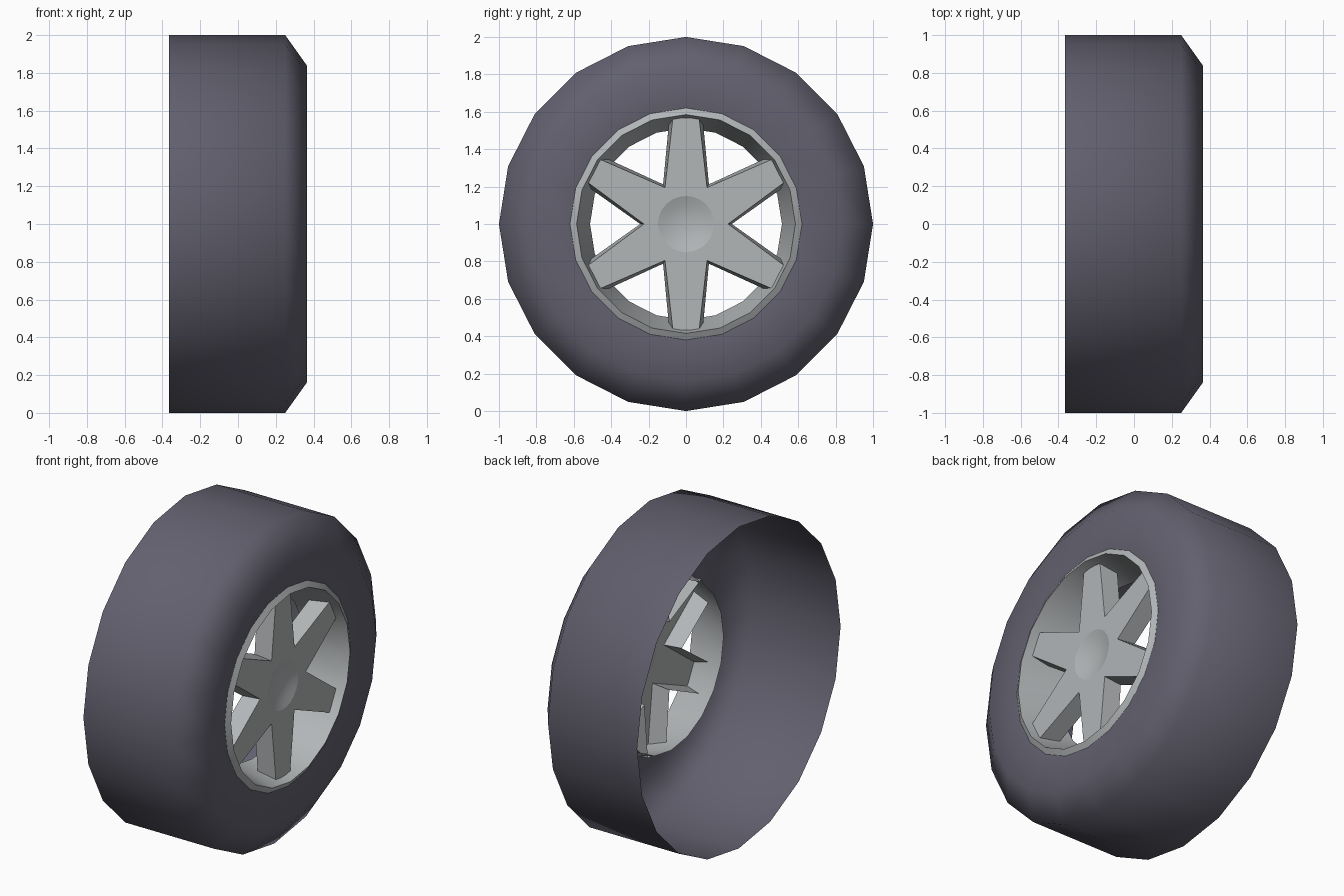
import bpy, bmesh
from math import cos, sin, pi, radians
from mathutils import Matrix, Vector

cube = bpy.data.objects.get("Cube")
if cube:
    bpy.data.objects.remove(cube)

CENTRE = Vector((0, 0, 1))


def material(name, rgb):
    m = bpy.data.materials.new(name)
    m.use_nodes = True
    m.diffuse_color = (*rgb, 1)
    m.node_tree.nodes["Principled BSDF"].inputs["Base Color"].default_value = (*rgb, 1)
    return m


rubber = material("dark_rubber", (0.122, 0.117, 0.156))
metal = material("light_grey_metal", (0.445, 0.465, 0.475))


def finish(name, bm, mat, smooth_angle=None):
    mesh = bpy.data.meshes.new(name)
    bm.to_mesh(mesh)
    bm.free()
    mesh.materials.append(mat)
    obj = bpy.data.objects.new(name, mesh)
    obj.location = CENTRE
    bpy.context.collection.objects.link(obj)
    if smooth_angle:
        bpy.ops.object.select_all(action='DESELECT')
        obj.select_set(True)
        bpy.context.view_layer.objects.active = obj
        bpy.ops.object.shade_smooth_by_angle(angle=radians(smooth_angle))
    return obj


def ring(bm, x, r, sides):
    return [bm.verts.new((x, r * cos(2 * pi * k / sides), r * sin(2 * pi * k / sides)))
            for k in range(sides)]


def bridge(bm, a, b):
    n = len(a)
    for k in range(n):
        bm.faces.new((a[k], a[(k + 1) % n], b[(k + 1) % n], b[k]))


def revolve(name, profile, sides, mat, smooth_angle, cap=False):
    """Spin an (x, radius) profile around the axle."""
    bm = bmesh.new()
    rings = [ring(bm, x, r, sides) for x, r in profile]
    for a, b in zip(rings, rings[1:]):
        bridge(bm, a, b)
    if cap:
        bm.faces.new(rings[-1])
    return finish(name, bm, mat, smooth_angle)


# Tyre: open at the back, chamfered shoulder, sidewall leaning in to the rim
revolve("tyre", [(-0.364, 1), (0.25, 1), (0.364, 0.84), (0.342, 0.62)], 20, rubber, 80)

# Rim: raised lip and tapering barrel
revolve("rim", [(0.342, 0.62), (0.362, 0.585), (0.10, 0.513)], 20, metal, 35)

# Spokes: six-armed star with a round hole, side walls flaring to an open back
FACE_X, BACK_X, HUB_R = 0.31, 0.20, 0.15


def star_loop(bm, x, valley, tip_r, tip_half):
    verts = []
    for k in range(6):
        turn = Matrix.Rotation(pi / 2 + k * pi / 3, 3, 'X')
        valley_point = Vector((x, valley * cos(pi / 6), -valley * sin(pi / 6)))
        for p in (valley_point, Vector((x, tip_r, -tip_half)), Vector((x, tip_r, tip_half))):
            verts.append(bm.verts.new(turn @ p))
    return verts


bm = bmesh.new()
back = star_loop(bm, BACK_X, 0.245, 0.555, 0.09)
front = star_loop(bm, FACE_X, 0.225, 0.567, 0.07)
bridge(bm, back, front)
hole = ring(bm, FACE_X, HUB_R, 24)
edges = [bm.edges.get((a, b)) or bm.edges.new((a, b))
         for loop in (front, hole) for a, b in zip(loop, loop[1:] + loop[:1])]
bmesh.ops.triangle_fill(bm, edges=edges, use_beauty=True, normal=(1, 0, 0))
finish("spokes", bm, metal)

# Hub: shallow dish in the middle of the star
DEPTH = 0.03
dish = [(FACE_X - DEPTH * (1 - t * t), HUB_R * t) for t in (1, 0.75, 0.5, 0.25)]
revolve("hub_dish", dish, 24, metal, 40, cap=True)
